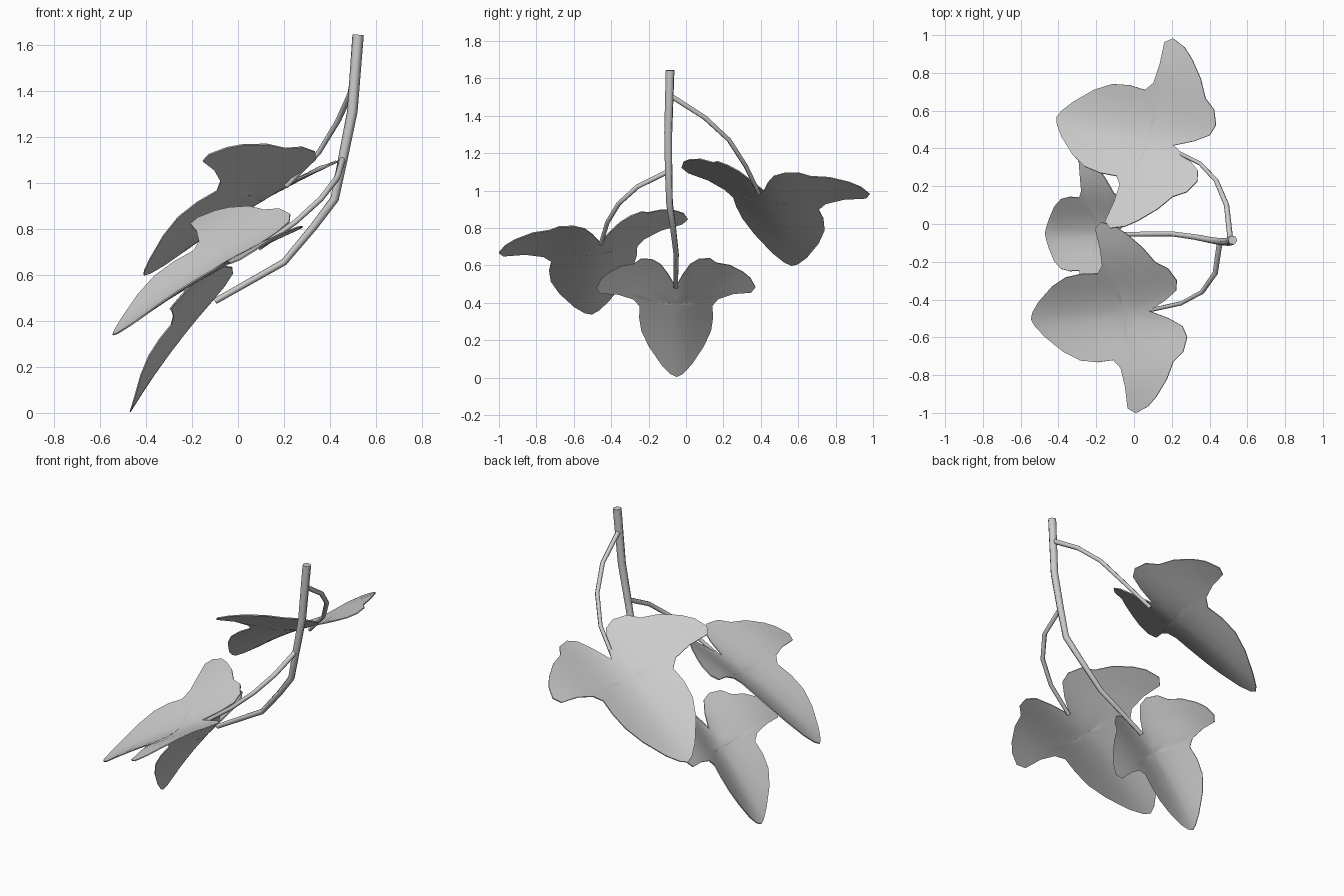
import bpy
import bmesh
from math import exp, radians
from mathutils import Vector

cube = bpy.data.objects.get("Cube")
if cube:
    bpy.data.objects.remove(cube, do_unlink=True)

# One plain grey for the whole sprig
grey = bpy.data.materials.new("light_grey")
grey.use_nodes = True
colour = (0.6, 0.6, 0.6, 1)
grey.diffuse_color = colour
grey.node_tree.nodes["Principled BSDF"].inputs["Base Color"].default_value = colour


def finish(obj, angle):
    """Turn curve or modifiers into plain mesh, then smooth it."""
    bpy.ops.object.select_all(action="DESELECT")
    obj.select_set(True)
    bpy.context.view_layer.objects.active = obj
    bpy.ops.object.convert(target="MESH")
    bpy.ops.object.shade_smooth_by_angle(angle=radians(angle))


def stalk(name, points, thick, thin):
    """Tapered tube through the points."""
    curve = bpy.data.curves.new(name, "CURVE")
    curve.dimensions = "3D"
    curve.bevel_depth = 1
    curve.bevel_resolution = 1
    curve.use_fill_caps = True
    spline = curve.splines.new("POLY")
    spline.points.add(len(points) - 1)
    for i, (point, place) in enumerate(zip(spline.points, points)):
        point.co = (*place, 1)
        point.radius = thick + (thin - thick) * i / (len(points) - 1)
    curve.materials.append(grey)
    obj = bpy.data.objects.new(name, curve)
    bpy.context.collection.objects.link(obj)
    finish(obj, 65)


# Half outline of a three-lobed leaf: (along the midrib, out to the side)
HALF = [(0, 0), (-.11, .05), (-.19, .10), (-.215, .16), (-.19, .235),
        (-.13, .28), (-.085, .37), (-.01, .46), (.05, .51), (.13, .54),
        (.175, .51), (.175, .39), (.195, .29), (.24, .245), (.34, .25),
        (.45, .235), (.56, .185), (.68, .10), (.74, .04), (.76, 0)]
LENGTH = HALF[-1][0]
OUTLINE = HALF + [(u, -v) for u, v in reversed(HALF[1:-1])]
HEART = 0.15
RINGS = 5


def leaf(name, base, tip, side, rise, width):
    """Leaf from notch to tip; its sides lift by rise over about the width."""
    base, tip, side = Vector(base), Vector(tip), Vector(side)
    along = (tip - base).normalized()
    side = (side - along * side.dot(along)).normalized()
    up = side.cross(along)
    scale = (tip - base).length / LENGTH

    def place(u, v):
        arch = 0.03 * (1 - ((u - 0.25) / 0.5) ** 2)
        lift = arch + rise * (1 - exp(-(v / width) ** 2))
        return base + scale * (along * u + side * v + up * lift)

    bm = bmesh.new()
    centre = bm.verts.new(place(HEART, 0))
    rings = []
    for r in range(1, RINGS + 1):
        t = r / RINGS
        rings.append([bm.verts.new(place(HEART + (u - HEART) * t, v * t))
                      for u, v in OUTLINE])
    count = len(OUTLINE)
    for i in range(count):
        j = (i + 1) % count
        bm.faces.new((centre, rings[0][i], rings[0][j]))
        for inner, outer in zip(rings, rings[1:]):
            bm.faces.new((inner[i], outer[i], outer[j], inner[j]))
    bmesh.ops.recalc_face_normals(bm, faces=bm.faces)
    mesh = bpy.data.meshes.new(name)
    bm.to_mesh(mesh)
    bm.free()
    mesh.materials.append(grey)
    obj = bpy.data.objects.new(name, mesh)
    bpy.context.collection.objects.link(obj)
    solid = obj.modifiers.new("thickness", "SOLIDIFY")
    solid.thickness = 0.006
    solid.offset = 0
    finish(obj, 50)


# Main stem, curving down into the lowest leaf
stalk("main_stem", [(.522, -.085, 1.643), (.497, -.095, 1.31), (.455, -.093, 1.1),
                    (.42, -.088, .93), (.33, -.07, .81), (.2, -.052, .655),
                    (-.1, -.055, .485)], .025, .013)

# Side stalks
stalk("back_stalk", [(.51, -.08, 1.505), (.49, .1, 1.39), (.435, .23, 1.27),
                     (.35, .32, 1.13), (.21, .39, .985)], .015, .011)
stalk("front_stalk", [(.455, -.09, 1.105), (.43, -.26, 1.02), (.36, -.36, .93),
                      (.25, -.42, .83), (.09, -.455, .715)], .015, .011)

# Leaves
leaf("back_leaf", (.22, .41, .98), (-.41, .565, .6), (.31, 1.02, -.16), .15, .36)
leaf("front_leaf", (.09, -.455, .705), (-.545, -.505, .34), (-.19, 1.02, .18), .115, .29)
leaf("lower_leaf", (-.1, -.055, .475), (-.47, -.05, .005), (0, 1, 0), .15, .26)
